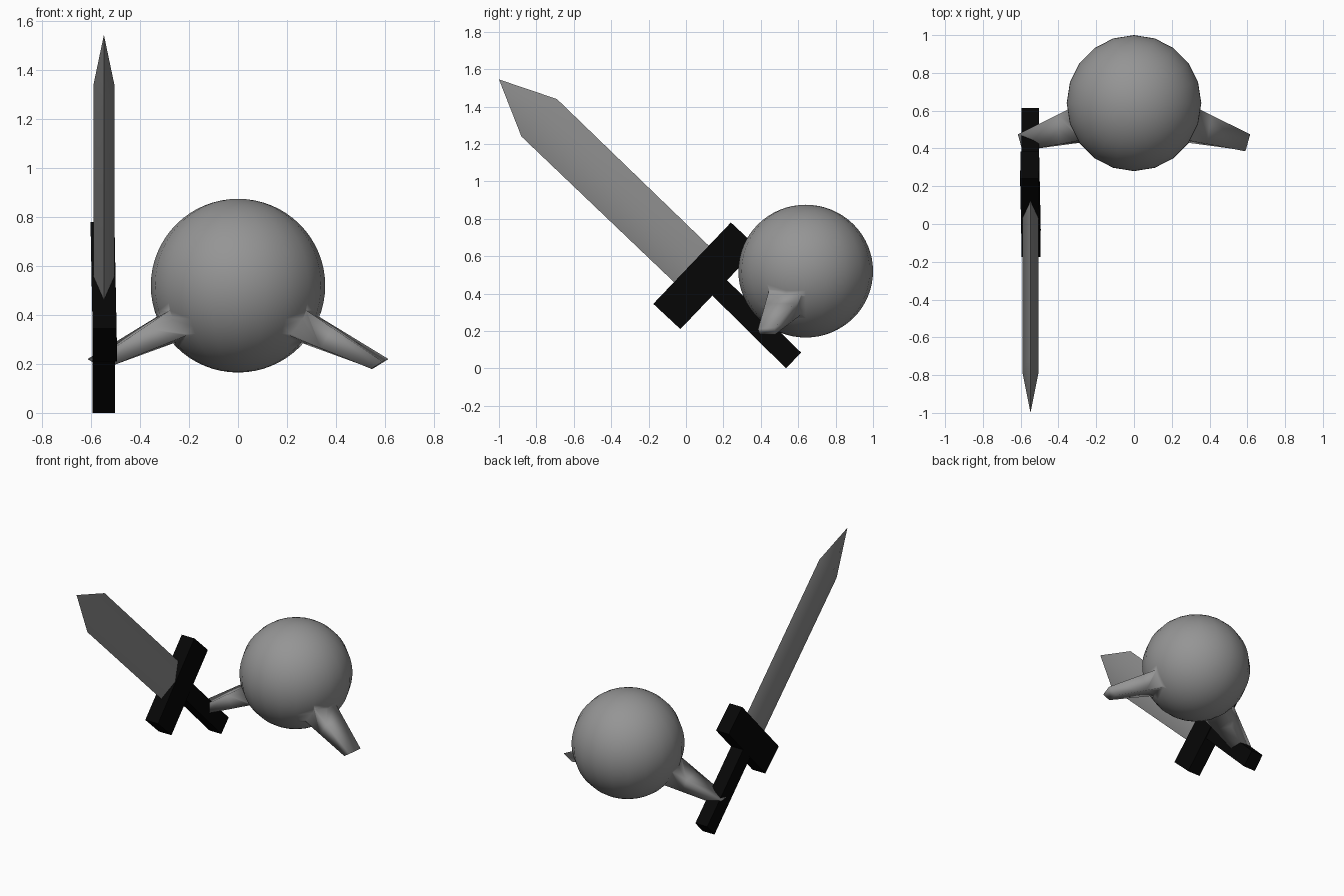
import bpy, bmesh
from mathutils import Vector

if "Cube" in bpy.data.objects:
    bpy.data.objects.remove(bpy.data.objects["Cube"])


def material(name, v):
    m = bpy.data.materials.new(name)
    m.diffuse_color = (v, v, v, 1)
    m.use_nodes = True
    m.node_tree.nodes["Principled BSDF"].inputs["Base Color"].default_value = m.diffuse_color
    return m


black = material("black", 0.0018)
grey = material("grey", 0.3)
steel = material("steel", 0.26)


def make(name, bm, mat):
    bmesh.ops.recalc_face_normals(bm, faces=bm.faces)
    me = bpy.data.meshes.new(name)
    bm.to_mesh(me)
    bm.free()
    ob = bpy.data.objects.new(name, me)
    bpy.context.collection.objects.link(ob)
    me.materials.append(mat)
    return ob


def select(ob):
    bpy.ops.object.select_all(action='DESELECT')
    ob.select_set(True)
    bpy.context.view_layer.objects.active = ob


def loft(name, rings, mat):
    """Skin a list of equal-length point rings and cap both ends."""
    bm = bmesh.new()
    loops = [[bm.verts.new(p) for p in ring] for ring in rings]
    n = len(loops[0])
    for a, b in zip(loops, loops[1:]):
        for i in range(n):
            j = (i + 1) % n
            bm.faces.new((a[i], a[j], b[j], b[i]))
    bm.faces.new(loops[0])
    bm.faces.new(loops[-1])
    return make(name, bm, mat)


def slab(name, profile, half, centre):
    """Extrude a (y, z) profile along x; centre(z) gives the slight lean."""
    rings = [[(centre(z) + s * half, y, z) for y, z in profile] for s in (-1, 1)]
    return loft(name, rings, black)


# Round body
bpy.ops.mesh.primitive_uv_sphere_add(segments=20, ring_count=32, radius=0.36, location=(0, 0.64, 0.52))
body = bpy.context.object
body.name = "body_with_arms"
body.scale = (0.99, 1, 0.986)
body.data.materials.append(grey)

# Tapered arms, merged into the body so the shading flows across the joint
root = [Vector(p) for p in ((0.32, 0.62, 0.40), (0.30, 0.44, 0.405), (0.25, 0.435, 0.30), (0.29, 0.60, 0.275))]
tip = [Vector(p) for p in ((0.615, 0.475, 0.22), (0.59, 0.385, 0.21), (0.545, 0.395, 0.18), (0.55, 0.475, 0.18))]
for side, name in ((1, "left_arm"), (-1, "right_arm")):
    rings = [[r.lerp(t, f) for r, t in zip(root, tip)] for f in (-0.3, 0.3, 1)]
    arm = loft(name, [[(side * p.x, p.y, p.z) for p in ring] for ring in rings], grey)
    select(body)
    mod = body.modifiers.new("join", 'BOOLEAN')
    mod.operation = 'UNION'
    mod.solver = 'EXACT'
    mod.object = arm
    bpy.ops.object.modifier_apply(modifier=mod.name)
    bpy.data.objects.remove(arm)
select(body)
bpy.ops.object.shade_smooth()

# Sword grip and crossguard
slab("sword_grip", [(0.10, 0.43), (0.18, 0.51), (0.615, 0.085), (0.535, 0.0)], 0.046, lambda z: -0.549)
slab("sword_guard", [(0.24, 0.78), (-0.175, 0.345), (-0.03, 0.21), (0.385, 0.645)], 0.049,
     lambda z: -0.544 - 0.02 * (z - 0.28))

# Diamond-section blade ending in a point
X = -0.548


def diamond(low, high):
    mid = ((low[0] + high[0]) / 2, (low[1] + high[1]) / 2)
    return [(X, *low), (X + 0.043, *mid), (X, *high), (X - 0.043, *mid)]


bm = bmesh.new()
base = [bm.verts.new(p) for p in diamond((0.0, 0.40), (0.19, 0.59))]
shoulder = [bm.verts.new(p) for p in diamond((-0.88, 1.24), (-0.69, 1.44))]
point = bm.verts.new((X, -1.0, 1.545))
bm.faces.new(base)
for i in range(4):
    j = (i + 1) % 4
    bm.faces.new((base[i], base[j], shoulder[j], shoulder[i]))
    bm.faces.new((shoulder[i], shoulder[j], point))
blade = make("sword_blade", bm, steel)
select(blade)
bpy.ops.object.shade_smooth_by_angle(angle=1.0)
